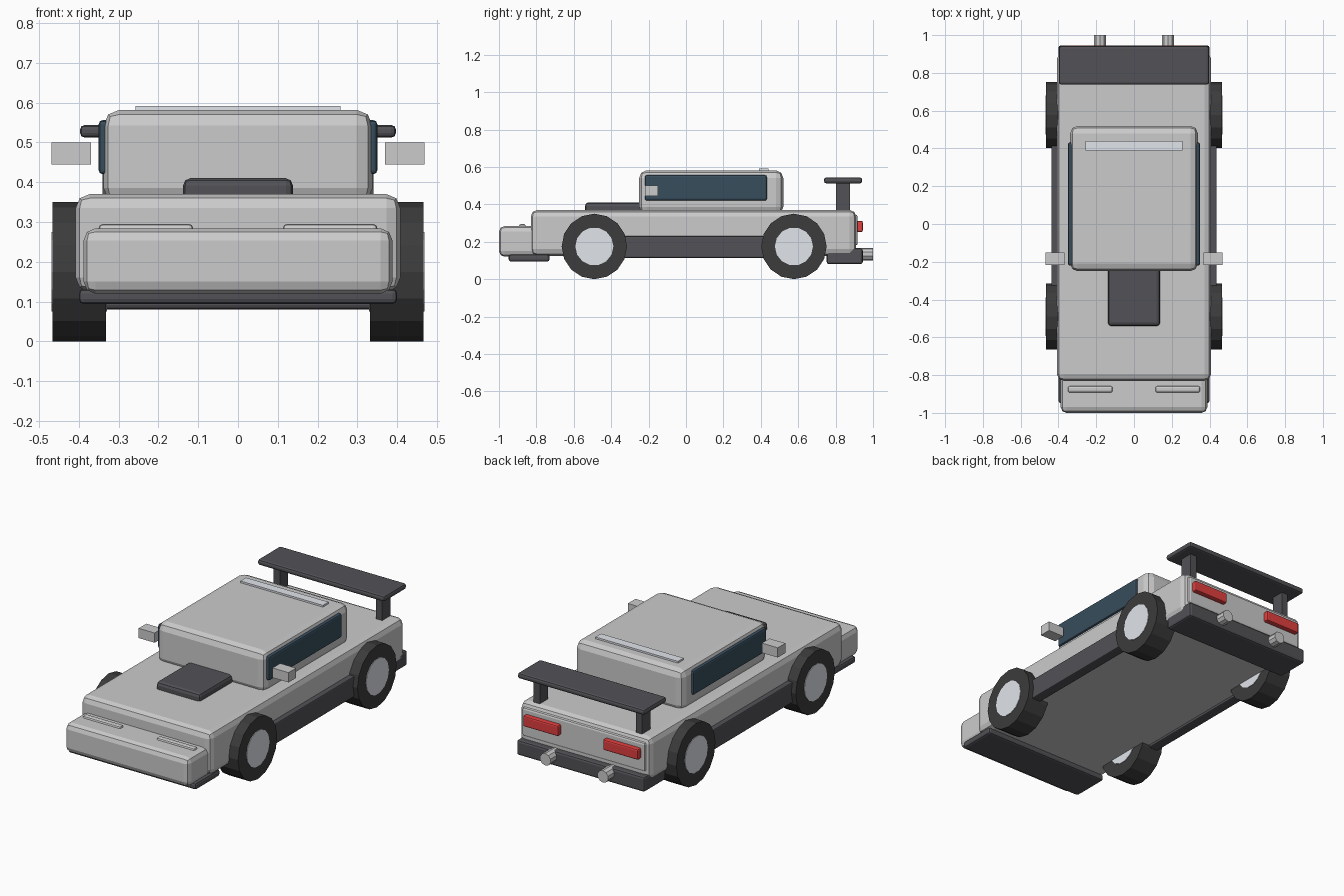
import bpy, math

if "Cube" in bpy.data.objects:
    bpy.data.objects.remove(bpy.data.objects["Cube"])


def material(name, rgb):
    m = bpy.data.materials.new(name)
    m.diffuse_color = (*rgb, 1)
    m.use_nodes = True
    m.node_tree.nodes["Principled BSDF"].inputs["Base Color"].default_value = m.diffuse_color
    return m


TRIM = material("dark_trim", (0.085, 0.085, 0.095))
RUBBER = material("rubber", (0.045, 0.045, 0.045))
GLASS = material("tinted_glass", (0.04, 0.075, 0.11))
SILVER = material("silver", (0.75, 0.78, 0.83))
RED = material("red_lamp", (0.75, 0.05, 0.05))


def finish(ob, name, mat, bevel=0, segments=2):
    ob.name = name
    bpy.ops.object.transform_apply(location=False, rotation=True, scale=True)
    if mat:
        ob.data.materials.append(mat)
    if bevel:
        b = ob.modifiers.new("rounded_edges", 'BEVEL')
        b.width, b.segments = bevel, segments
    return ob


def box(name, x, y, z, mat=None, bevel=0, segments=2):
    """Box given by its (min, max) range on each axis."""
    ranges = (x, y, z)
    bpy.ops.mesh.primitive_cube_add(size=1, location=[(a + b) / 2 for a, b in ranges])
    ob = bpy.context.object
    ob.scale = [b - a for a, b in ranges]
    return finish(ob, name, mat, bevel, segments)


def pair(name, x, y, z, mat=None, bevel=0, segments=2):
    box("left_" + name, x, y, z, mat, bevel, segments)
    box("right_" + name, (-x[1], -x[0]), y, z, mat, bevel, segments)


def cylinder(name, radius, depth, location, rotation, sides, mat=None):
    bpy.ops.mesh.primitive_cylinder_add(vertices=sides, radius=radius, depth=depth,
                                        location=location, rotation=rotation)
    return finish(bpy.context.object, name, mat)


# Main shell
box("body", (-0.408, 0.408), (-0.83, 0.91), (0.125, 0.37), None, 0.035)
box("nose", (-0.388, 0.388), (-1.0, -0.79), (0.12, 0.284), None, 0.03)
box("cabin", (-0.338, 0.338), (-0.25, 0.52), (0.345, 0.582), None, 0.04)
box("rear_panel", (-0.385, 0.385), (0.86, 0.918), (0.18, 0.345), None, 0.012)

# Roof, bonnet and cabin details
box("roof_strip", (-0.258, 0.258), (0.39, 0.44), (0.57, 0.592), SILVER)
box("bonnet_scoop", (-0.138, 0.138), (-0.54, -0.22), (0.34, 0.41), TRIM, 0.018)
pair("window", (0.31, 0.35), (-0.22, 0.432), (0.42, 0.556), GLASS, 0.01)
pair("mirror", (0.369, 0.469), (-0.218, -0.15), (0.445, 0.5))

# Lamps
pair("headlamp", (0.113, 0.35), (-0.892, -0.858), (0.262, 0.295), None, 0.01)
pair("tail_lamp", (0.14, 0.36), (0.9, 0.945), (0.252, 0.312), RED, 0.008)

# Lower trim
box("front_splitter", (-0.4, 0.4), (-0.948, -0.73), (0.094, 0.132), TRIM, 0.012)
box("rear_diffuser", (-0.4, 0.4), (0.752, 0.945), (0.08, 0.165), TRIM, 0.012)
pair("side_skirt", (0.38, 0.438), (-0.43, 0.5), (0.114, 0.23), TRIM, 0.006)

# Rear wing
box("wing", (-0.397, 0.397), (0.738, 0.942), (0.512, 0.544), TRIM, 0.012)
pair("wing_post", (0.3, 0.34), (0.803, 0.877), (0.345, 0.525), TRIM)

# Wheels with hubs, and exhaust pipes
for side, sx in (("left", 1), ("right", -1)):
    for end, y in (("front", -0.49), ("rear", 0.577)):
        turn = (0, math.pi / 2, 0)
        cylinder(f"{side}_{end}_tyre", 0.175, 0.134, (sx * 0.399, y, 0.175), turn, 16, RUBBER)
        cylinder(f"{side}_{end}_hub", 0.102, 0.14, (sx * 0.399, y, 0.175), turn, 14, SILVER)
    cylinder(f"{side}_exhaust", 0.034, 0.14, (sx * 0.18, 0.93, 0.134),
             (math.pi / 2, 0, 0), 10)
